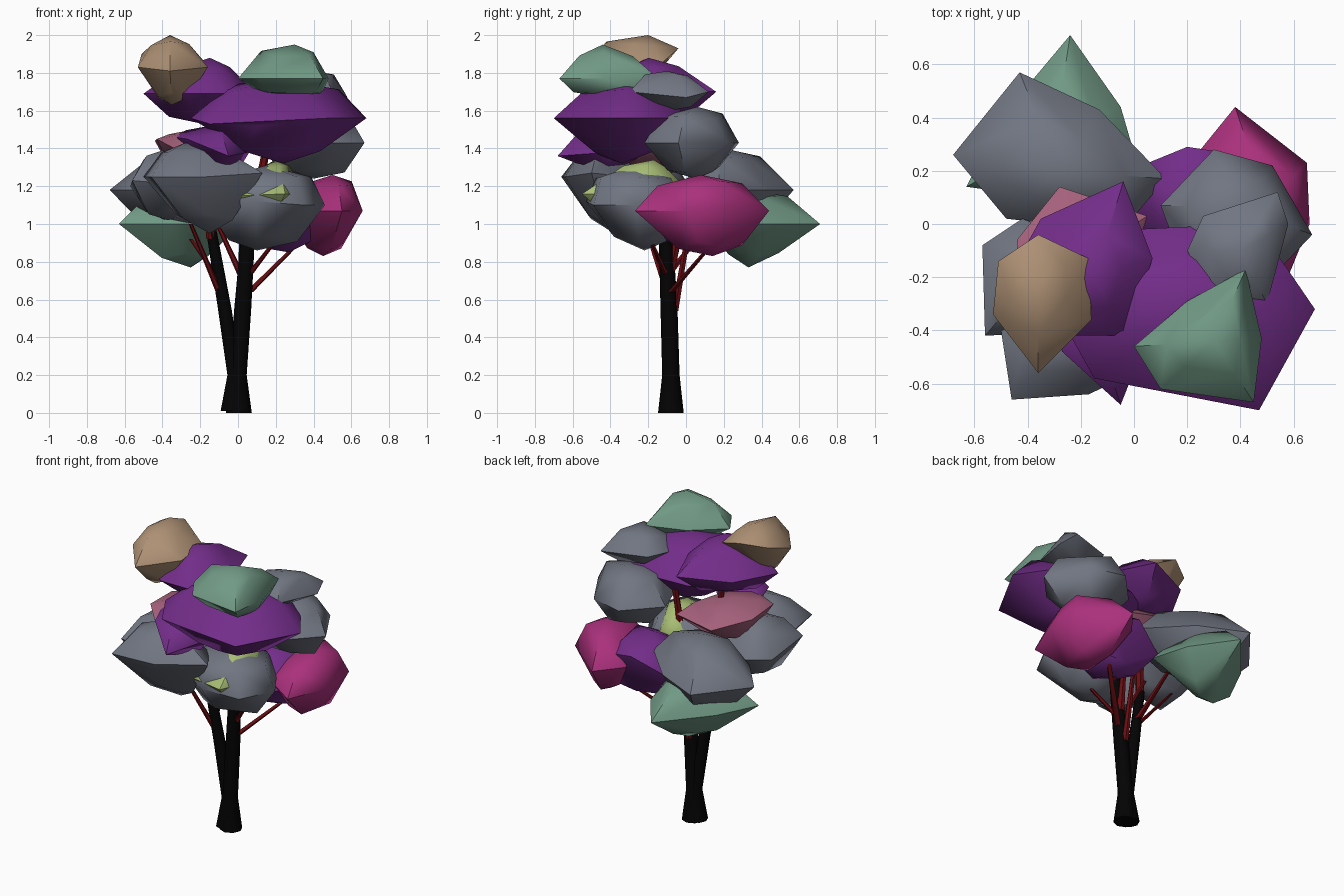
import bpy
import bmesh
import math
import random
from mathutils import Vector

random.seed(4)
cube = bpy.data.objects.get("Cube")
if cube:
    bpy.data.objects.remove(cube, do_unlink=True)


def make_material(name, red, green, blue):
    material = bpy.data.materials.new(name)
    material.use_nodes = True
    colour = (red, green, blue, 1)
    material.diffuse_color = colour
    material.node_tree.nodes["Principled BSDF"].inputs["Base Color"].default_value = colour
    return material


purple = make_material("purple leaves", .17, .026, .25)
slate = make_material("slate leaves", .165, .18, .22)
sage = make_material("sage leaves", .165, .32, .235)
tan = make_material("tan leaves", .42, .28, .175)
magenta = make_material("magenta leaves", .4, .03, .2)
pink = make_material("pink leaves", .38, .12, .2)
lime = make_material("lime leaves", .4, .52, .18)
black = make_material("black bark", .001, .001, .001)
dark_red = make_material("dark red bark", .14, .004, .006)


def finish(name, bm, material, angle):
    """Turn a bmesh into an object, smooth except at hard creases."""
    bmesh.ops.recalc_face_normals(bm, faces=bm.faces)
    mesh = bpy.data.meshes.new(name)
    bm.to_mesh(mesh)
    bm.free()
    mesh.materials.append(material)
    obj = bpy.data.objects.new(name, mesh)
    bpy.context.collection.objects.link(obj)
    bpy.ops.object.select_all(action='DESELECT')
    obj.select_set(True)
    bpy.context.view_layer.objects.active = obj
    bpy.ops.object.shade_smooth_by_angle(angle=math.radians(angle))


def clump(name, material, heights, outline, crest=None, foot=None):
    """Faceted leaf mass: a wide rim of (x, y, lift), shoulder rings and two tips.
    Crest and foot give the (x, y, ring size) of the top and bottom."""
    bottom, middle, top = heights
    rim = [Vector((x, y, middle + sum(lift))) for x, y, *lift in outline]
    centre = sum(rim, Vector()) / len(rim)
    points = list(rim)
    for end, cap, size in ((top, crest, .62), (bottom, foot, .54)):
        x, y, size = cap or (centre.x, centre.y, size)
        tip = Vector((x, y, end))
        points.append(tip)
        for point in rim:
            shoulder = tip.lerp(point, size + random.uniform(-.06, .06))
            shoulder.z = middle + (end - middle) * random.uniform(.64, .84)
            points.append(shoulder)
    bm = bmesh.new()
    for point in points:
        bm.verts.new(point)
    bmesh.ops.convex_hull(bm, input=bm.verts)
    loose = [v for v in bm.verts if not v.link_faces]
    bmesh.ops.delete(bm, geom=loose, context='VERTS')
    finish(name, bm, material, 54)


def limb(name, material, path, sides=8):
    """Tapered tube through (x, y, z, radius) stations."""
    bm = bmesh.new()
    rings = []
    for x, y, z, radius in path:
        turns = [2 * math.pi * i / sides for i in range(sides)]
        rings.append([bm.verts.new((x + radius * math.cos(t), y + radius * math.sin(t), z))
                      for t in turns])
    for low, high in zip(rings, rings[1:]):
        for i in range(sides):
            j = (i + 1) % sides
            bm.faces.new((low[i], low[j], high[j], high[i]))
    bm.faces.new(rings[0])
    bm.faces.new(rings[-1])
    finish(name, bm, material, 50)


# Twin trunks sharing a flared foot
limb("right_trunk", black, [(.005, -.08, 0, .068), (0, -.08, .2, .046), (.025, -.09, .55, .045),
                            (.05, -.105, .9, .038), (.06, -.105, .98, .03)])
limb("left_trunk", black, [(-.03, -.08, .01, .062), (-.02, -.08, .2, .036),
                           (-.07, -.09, .55, .036), (-.14, -.11, .96, .028)])

# Red branches reaching into the crown: start, end, thickness
branches = [
    ((-.1, -.1, .64), (-.25, -.22, 1), .018),
    ((-.11, -.1, .72), (-.25, .05, .92), .016),
    ((.06, -.08, .64), (.34, .16, .92), .02),
    ((.05, -.1, .72), (.22, -.2, .94), .018),
    ((.03, -.09, .7), (-.1, -.02, .98), .02),
    ((.02, -.06, .54), (.02, .02, 1), .022),
    ((-.1, -.08, .75), (-.16, .12, 1), .022),
    ((.04, -.08, .75), (.06, -.02, 1.05), .026),
    ((-.14, -.11, .92), (-.16, -.16, 1.7), .028),
    ((.06, -.105, .94), (.17, -.12, 1.5), .03),
]
for number, (start, end, radius) in enumerate(branches, 1):
    limb(f"branch_{number}", dark_red, [(*start, radius), (*end, radius * .6)], sides=6)

# Crown, top layer
clump("tan_crown", tan, (1.63, 1.83, 2),
      [(-.36, -.04, .1), (-.17, -.13, .02), (-.16, -.36), (-.36, -.56, -.02), (-.53, -.34),
       (-.51, -.14, .07)], crest=(-.36, -.2, .56), foot=(-.35, -.36, .42))
clump("sage_crown", sage, (1.67, 1.77, 1.95),
      [(.42, -.17, .02), (.48, -.43), (.45, -.67), (.1, -.62), (0, -.46), (.2, -.29)],
      crest=(.3, -.44, .54), foot=(.33, -.42, .7))
clump("upper_purple", purple, (1.53, 1.69, 1.88),
      [(-.04, .16, .01), (.07, -.13, .03), (-.03, -.42), (-.27, -.42), (-.5, -.25),
       (-.35, .02)], crest=(-.15, -.2, .5))
clump("upper_slate", slate, (1.6, 1.7, 1.81),
      [(.26, .03), (.54, .12), (.58, 0, -.03), (.5, -.3), (.3, -.3), (.2, -.1)],
      crest=(.4, -.1, .55))

# Crown, middle layer
clump("wide_purple", purple, (1.32, 1.56, 1.77),
      [(0, -.02), (.42, 0), (.55, -.13), (.68, -.32), (.47, -.7), (.1, -.61, -.04),
       (-.15, -.58, -.03), (-.25, -.4), (-.2, -.15)],
      crest=(.2, -.32, .64), foot=(.24, -.34, .48))
clump("right_slate", slate, (1.24, 1.43, 1.62),
      [(.3, .28), (.52, .22), (.67, -.04), (.5, -.22), (.2, -.2), (.1, .07)],
      crest=(.4, .06, .64), foot=(.4, .05, .56))
clump("small_purple", purple, (1.29, 1.38, 1.52),
      [(-.05, -.68, -.02), (.06, -.4), (-.1, -.2), (-.34, -.3, .08), (-.27, -.48, .07)],
      crest=(-.15, -.38, .6), foot=(-.05, -.42, .55))
clump("pink_clump", pink, (1.25, 1.4, 1.5),
      [(-.28, .14), (.05, .03, -.02), (-.05, -.3), (-.28, -.44, -.03), (-.43, -.3, .05),
       (-.44, -.06, .04)])

# Crown, lower layer
clump("left_front_slate", slate, (.95, 1.25, 1.43),
      [(-.46, -.66), (-.17, -.64), (.13, -.5, .02), (0, -.3), (-.3, -.2), (-.5, -.4)],
      crest=(-.28, -.44, .55), foot=(-.15, -.38, .48))
clump("left_slate", slate, (1.02, 1.2, 1.4),
      [(-.57, -.08), (-.56, -.42, .03), (-.2, -.4), (-.1, -.1), (-.42, .02)])
clump("back_slate", slate, (.95, 1.18, 1.4),
      [(-.68, .26), (-.43, .57), (-.13, .43), (.12, .17), (-.05, -.03), (-.48, .02)],
      crest=(-.28, .2, .55))
clump("front_slate", slate, (.86, 1.1, 1.31),
      [(-.2, -.35, .04), (.1, -.53, .02), (.35, -.49), (.46, -.27), (.3, -.02), (-.02, -.05)],
      crest=(.15, -.27, .76), foot=(.1, -.22, .54))
clump("lime_clump", lime, (.97, 1.15, 1.34),
      [(.02, -.49), (.25, -.55, .01), (.36, -.26), (.2, .01, .03), (.03, -.05)],
      crest=(.2, -.17, .42), foot=(.12, -.27, .42))
clump("right_magenta", magenta, (.83, 1.07, 1.26),
      [(.38, .44), (.65, .23, .02), (.66, 0), (.55, -.27), (.3, -.1), (.25, .28)],
      crest=(.5, .08, .62), foot=(.45, .14, .5))
clump("low_purple", purple, (.85, 1.02, 1.25),
      [(.2, .29, .14), (.4, .26, .1), (.45, -.08), (.22, -.2), (.02, -.02), (-.02, .2, .02)],
      foot=(.27, .04, .62))
clump("back_sage", sage, (.77, 1, 1.18),
      [(-.24, .71), (-.05, .44), (.02, .2), (-.35, .1), (-.63, .14), (-.5, .4)],
      crest=(-.3, .32, .58), foot=(-.25, .33, .42))
